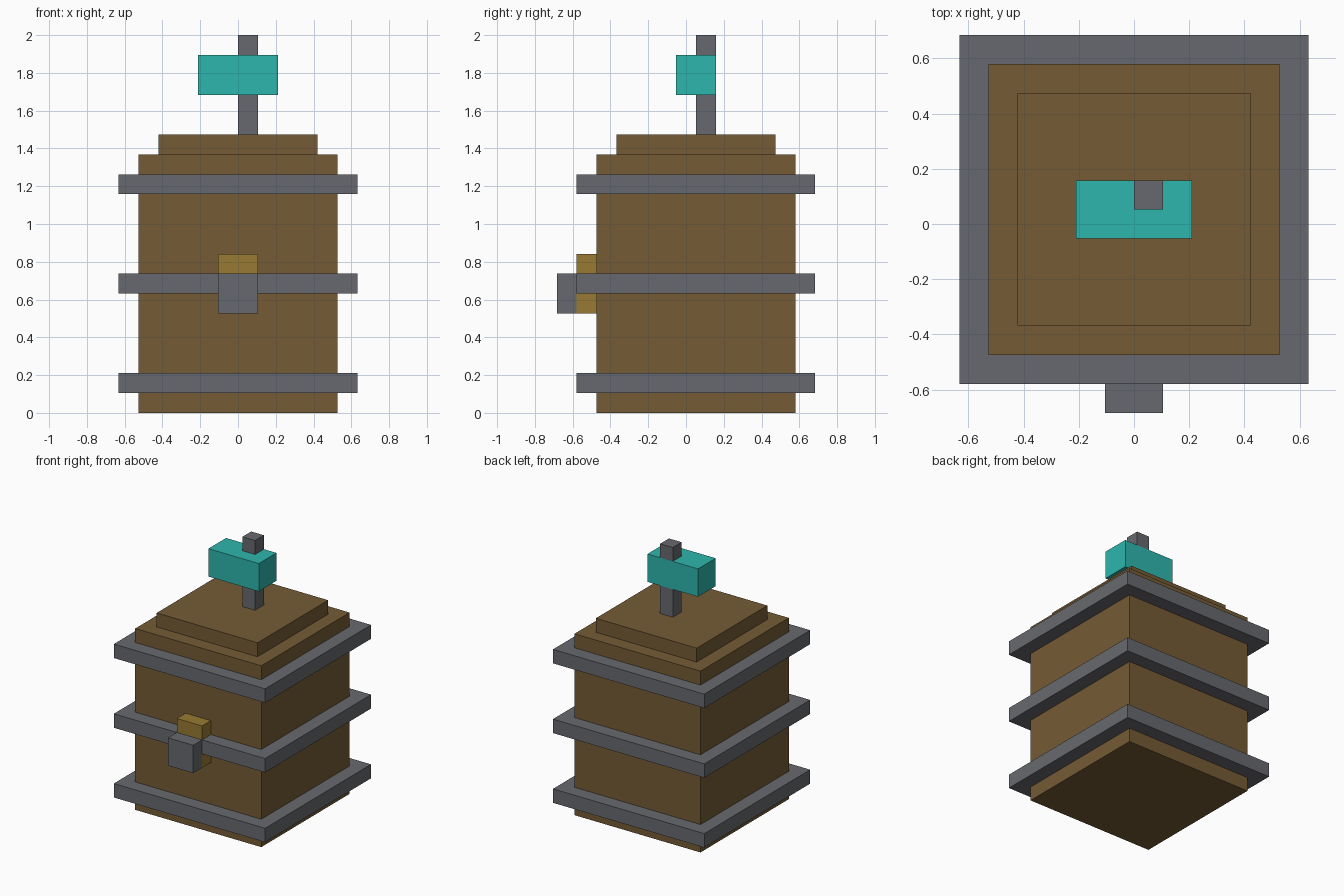
import bpy

if "Cube" in bpy.data.objects:
    bpy.data.objects.remove(bpy.data.objects["Cube"])

U = 2 / 19  # one block unit


def material(name, rgb):
    """Flat colour from 0-255 sRGB values, stored as linear."""
    mat = bpy.data.materials.new(name)
    lin = [((c / 255 + 0.055) / 1.055) ** 2.4 for c in rgb]
    mat.diffuse_color = (*lin, 1)
    mat.use_nodes = True
    mat.node_tree.nodes["Principled BSDF"].inputs["Base Color"].default_value = mat.diffuse_color
    return mat


WOOD = material("brown wood", (117, 91, 53))
IRON = material("grey iron", (103, 105, 110))
BRASS = material("dark brass", (152, 122, 50))
TEAL = material("teal", (45, 182, 173))


def box(name, lo, hi, mat):
    """Axis-aligned box between two corners given in block units."""
    bpy.ops.mesh.primitive_cube_add(size=1)
    ob = bpy.context.object
    ob.name = name
    ob.location = [(a + b) / 2 * U for a, b in zip(lo, hi)]
    ob.scale = [(b - a) * U for a, b in zip(lo, hi)]
    bpy.ops.object.transform_apply(location=True, rotation=False, scale=True)
    ob.data.materials.append(mat)
    return ob


# Barrel and lid
box("barrel_body", (-5, -4.5, 0), (5, 5.5, 13), WOOD)
box("barrel_lid", (-4, -3.5, 13), (4, 4.5, 14), WOOD)

# Three iron hoops
for label, z in (("lower", 1), ("middle", 6), ("upper", 11)):
    box(label + "_hoop", (-6, -5.5, z), (6, 6.5, z + 1), IRON)

# Front tap: brass plate with an iron block
box("tap_plate", (-1, -5.5, 5), (1, -4.5, 8), BRASS)
box("tap_block", (-1, -6.5, 5), (1, -5.5, 7), IRON)

# Handle: post below and above the teal grip
box("handle_post", (0, 0.5, 14), (1, 1.5, 16), IRON)
box("handle_grip", (-2, -0.5, 16), (2, 1.5, 18), TEAL)
box("handle_tip", (0, 0.5, 18), (1, 1.5, 19), IRON)
